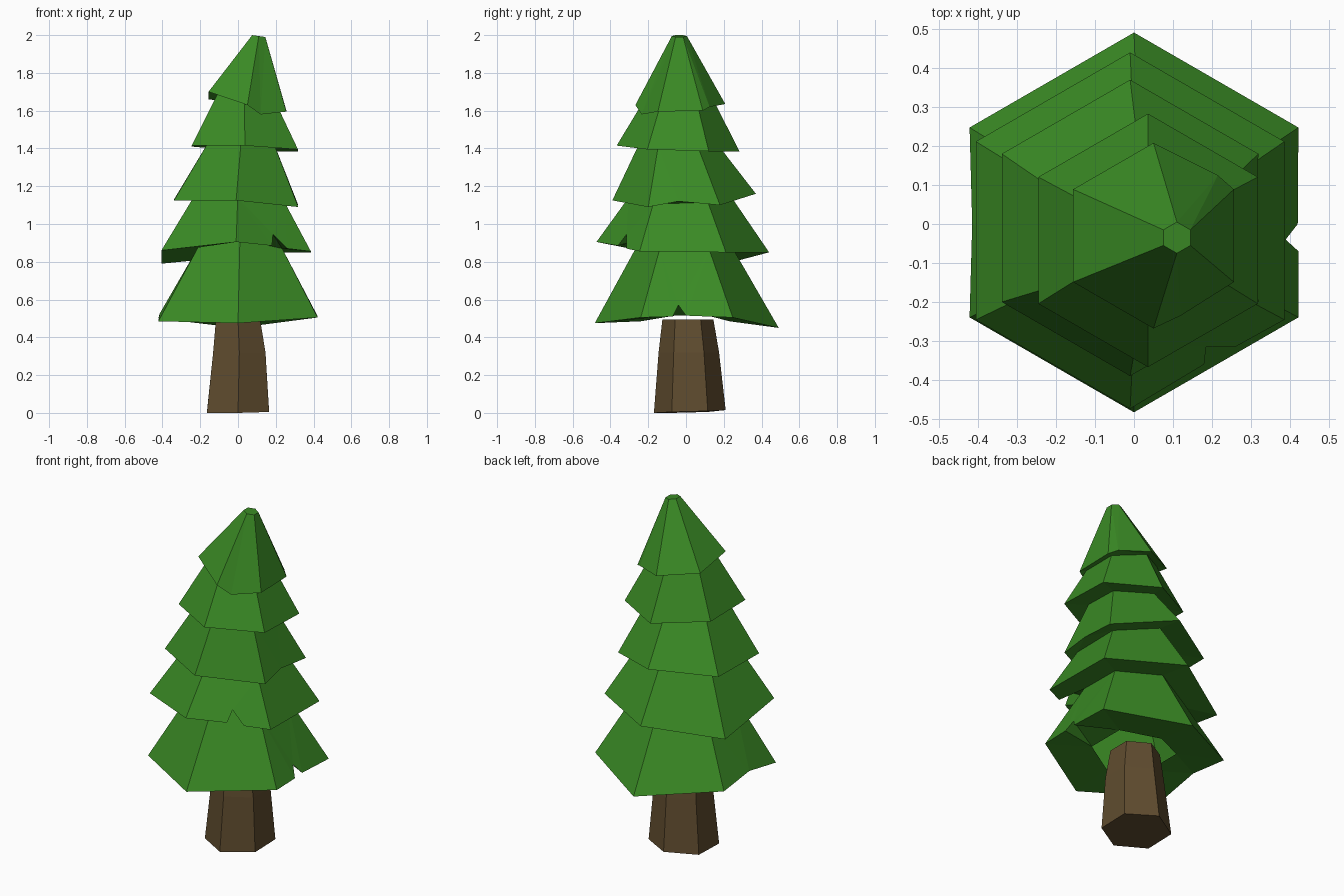
import bpy
import bmesh
import math

if "Cube" in bpy.data.objects:
    bpy.data.objects.remove(bpy.data.objects["Cube"])


def material(name, rgb):
    mat = bpy.data.materials.new(name)
    mat.diffuse_color = (*rgb, 1.0)
    mat.use_nodes = True
    mat.node_tree.nodes["Principled BSDF"].inputs["Base Color"].default_value = mat.diffuse_color
    return mat


def hexagon(cx, cy, radius, heights):
    """Six corners starting at back right, going counter-clockwise."""
    if not isinstance(heights, (list, tuple)):
        heights = [heights] * 6
    points = []
    for i, z in enumerate(heights):
        a = math.radians(30 + 60 * i)
        points.append((cx + radius * math.cos(a), cy + radius * math.sin(a), z))
    return points


def neck_under(rim, top, next_rim, lift=0.015):
    """Cut the cone from rim to top just above the next rim's corners."""
    ring = []
    for a, b, n in zip(rim, top, next_rim):
        t = (n[2] + lift - a[2]) / (b[2] - a[2])
        ring.append(tuple(p + (q - p) * t for p, q in zip(a, b)))
    return ring


def loft(name, rings, mat, extras=None, cap_start=False):
    """Skin hexagon rings; extras maps (ring, side) to added edge points."""
    bm = bmesh.new()
    loops = [[bm.verts.new(p) for p in ring] for ring in rings]
    added = {key: [bm.verts.new(p) for p in pts]
             for key, pts in (extras or {}).items()}

    def edge(r, i):
        return [loops[r][i], *added.get((r, i), []), loops[r][(i + 1) % 6]]

    def fan(detailed, plain, flip):
        # Split at the middle point: one fan to each end of the plain edge
        mid = len(detailed) // 2
        tris = [(detailed[mid], plain[1], plain[0])]
        for k in range(len(detailed) - 1):
            tris.append((detailed[k], detailed[k + 1], plain[0 if k < mid else 1]))
        for t in tris:
            bm.faces.new(t[::-1] if flip else t)

    for r in range(len(rings) - 1):
        for i in range(6):
            low, high = edge(r, i), edge(r + 1, i)
            if len(low) > 2:
                fan(low, high, False)
            elif len(high) > 2:
                fan(high, low, True)
            else:
                bm.faces.new(low + high[::-1])
    bm.faces.new(loops[-1])
    if cap_start:
        bm.faces.new(loops[0][::-1])
    mesh = bpy.data.meshes.new(name)
    bm.to_mesh(mesh)
    bm.free()
    mesh.materials.append(mat)
    obj = bpy.data.objects.new(name, mesh)
    bpy.context.collection.objects.link(obj)
    return obj


green = material("needle green", (0.042, 0.255, 0.018))
brown = material("bark brown", (0.115, 0.072, 0.028))

# Trunk: slightly bent, tapering hexagonal post
loft("trunk", [
    hexagon(0.0, 0.02, 0.19, [0.01, 0.015, 0.005, 0.0, 0.0, 0.005]),
    hexagon(0.007, 0.015, 0.16, 0.32),
    hexagon(0.0, 0.01, 0.135, 0.495),
], brown, cap_start=True)

# Foliage tiers: drooping rim of each, and the ring its cone aims at
tiers = [
    (hexagon(0.0, 0.004, 0.487, [0.505, 0.45, 0.50, 0.485, 0.475, 0.505]),
     hexagon(0.01, -0.01, 0.235, 0.91)),
    (hexagon(-0.01, -0.017, 0.457, [0.85, 0.85, 0.79, 0.86, 0.905, 0.855]),
     hexagon(0.0, -0.03, 0.245, 1.18)),
    (hexagon(-0.01, -0.01, 0.38, [1.10, 1.16, 1.13, 1.125, 1.125, 1.09]),
     hexagon(0.02, -0.05, 0.172, 1.48)),
    (hexagon(0.036, -0.042, 0.325, [1.385, 1.385, 1.41, 1.415, 1.415, 1.395]),
     hexagon(0.035, -0.035, 0.148, 1.72)),
    (hexagon(0.05, -0.03, 0.238, [1.60, 1.635, 1.66, 1.70, 1.63, 1.595]),
     hexagon(0.11, -0.035, 0.04, [1.99, 1.995, 2.0, 2.0, 1.995, 1.99])),
]

# One skin: hole in the underside, then rim and neck in turn up to the tip
foliage = [hexagon(0.0, 0.0, 0.23, [0.515, 0.485, 0.515, 0.515, 0.50, 0.515])]
for k, (rim, top) in enumerate(tiers):
    last = k == len(tiers) - 1
    foliage += [rim, top if last else neck_under(rim, top, tiers[k + 1][0])]

# Notches and bent edges along the rims
rim_details = {
    (1, 5): [(0.422, -0.07, 0.51), (0.389, -0.04, 0.57), (0.42, 0.0, 0.515)],
    (1, 2): [(-0.415, 0.0, 0.525)],
    (3, 4): [(0.18, -0.36, 0.885), (0.185, -0.315, 0.945), (0.26, -0.315, 0.87)],
    (5, 5): [(0.31, -0.04, 1.12)],
    (9, 4): [(0.12, -0.235, 1.58)],
    (9, 0): [(0.215, 0.125, 1.62)],
}
loft("foliage", foliage, green, rim_details)
